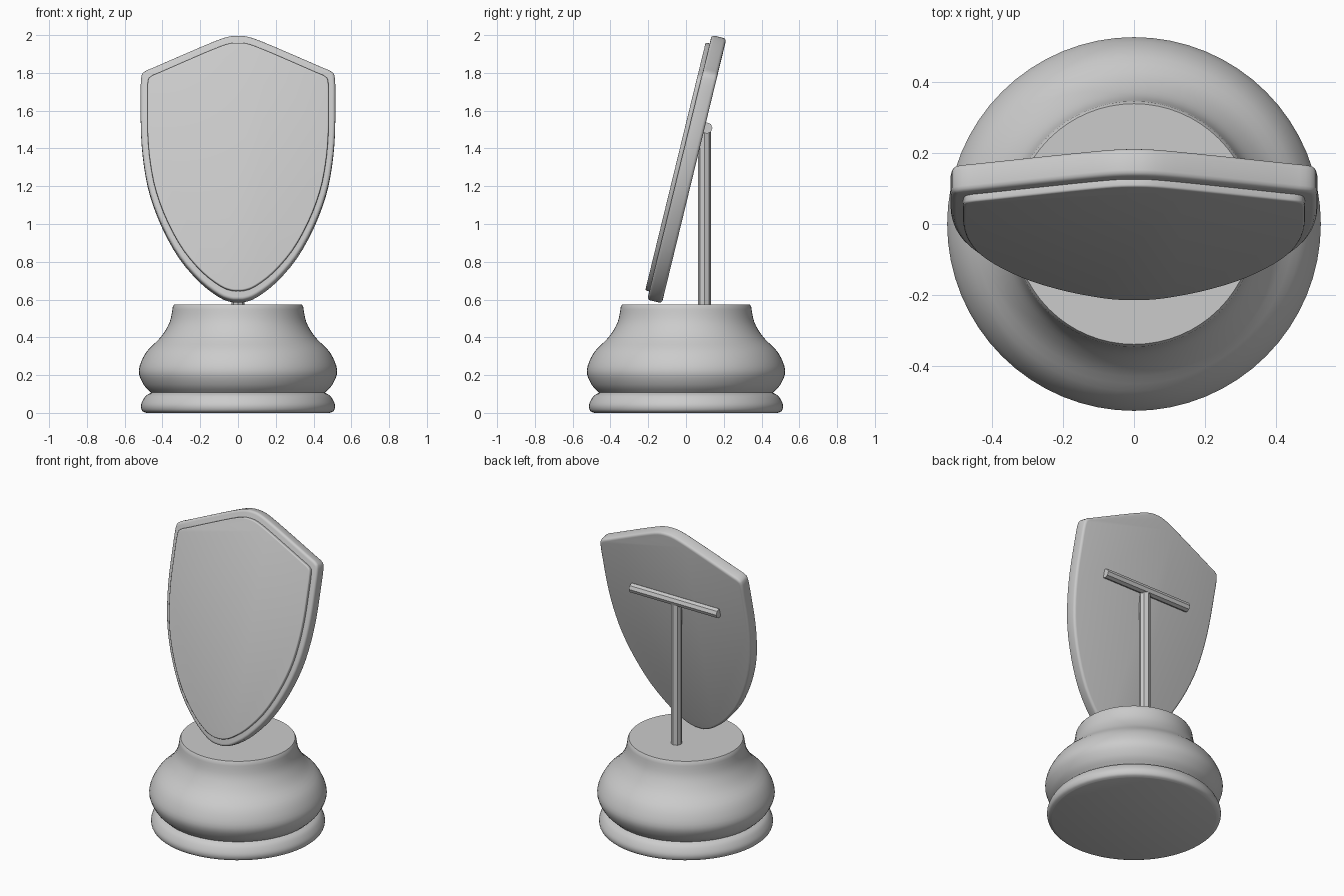
import bpy, bmesh, math
from mathutils import Vector, Matrix

if "Cube" in bpy.data.objects:
    bpy.data.objects.remove(bpy.data.objects["Cube"])

TILT = math.radians(13.7)


def smooth_path(pts, steps=4, closed=False):
    """Catmull-Rom curve through 2D points."""
    p = [Vector(q) for q in pts]
    n = len(p)
    get = (lambda i: p[i % n]) if closed else (lambda i: p[max(0, min(n - 1, i))])
    out = []
    for i in range(n if closed else n - 1):
        a, b, c, d = get(i - 1), get(i), get(i + 1), get(i + 2)
        for s in range(steps):
            t = s / steps
            out.append(0.5 * (2 * b + (c - a) * t + (2 * a - 5 * b + 4 * c - d) * t * t
                              + (3 * b - a - 3 * c + d) * t ** 3))
    if not closed:
        out.append(p[-1])
    return out


def finish(name, bm, smooth_angle=None):
    bmesh.ops.recalc_face_normals(bm, faces=bm.faces)
    me = bpy.data.meshes.new(name)
    bm.to_mesh(me)
    bm.free()
    ob = bpy.data.objects.new(name, me)
    bpy.context.collection.objects.link(ob)
    if smooth_angle:
        bpy.ops.object.select_all(action='DESELECT')
        ob.select_set(True)
        bpy.context.view_layer.objects.active = ob
        bpy.ops.object.shade_smooth_by_angle(angle=math.radians(smooth_angle))
    return ob


def lathe(name, profile, sides=64):
    bm = bmesh.new()
    rings = [[bm.verts.new((r * math.cos(2 * math.pi * k / sides),
                            r * math.sin(2 * math.pi * k / sides), z))
              for k in range(sides)] for r, z in profile]
    for a, b in zip(rings, rings[1:]):
        for k in range(sides):
            j = (k + 1) % sides
            bm.faces.new((a[k], a[j], b[j], b[k]))
    bm.faces.new(rings[0])
    bm.faces.new(rings[-1])
    return finish(name, bm, 40)


def plate(name, outline, y0, y1, bevel):
    """Slab with rounded rims, leaning back on the base."""
    bm = bmesh.new()
    face = bm.faces.new([bm.verts.new((x, y0, z)) for x, z in outline])
    ext = bmesh.ops.extrude_face_region(bm, geom=[face])
    for v in ext['geom']:
        if isinstance(v, bmesh.types.BMVert):
            v.co.y = y1
    bmesh.ops.recalc_face_normals(bm, faces=bm.faces)
    rims = [e for e in bm.edges if e.calc_face_angle(0) > math.radians(60)]
    bmesh.ops.bevel(bm, geom=rims, offset=bevel, segments=3, profile=0.5,
                    affect='EDGES', clamp_overlap=True)
    bm.transform(Matrix.Translation((0, -0.205, 0.6)) @ Matrix.Rotation(-TILT, 4, 'X'))
    return finish(name, bm, 40)


def rod(name, radius, length, matrix):
    bm = bmesh.new()
    bmesh.ops.create_cone(bm, cap_ends=True, segments=8, radius1=radius,
                          radius2=radius, depth=length, matrix=matrix)
    return finish(name, bm)


# turned pedestal: foot ring, then bulging body
foot = smooth_path([(0.485, 0.0), (0.508, 0.012), (0.513, 0.045), (0.49, 0.088), (0.46, 0.107)])
body = smooth_path([(0.46, 0.107), (0.50, 0.15), (0.525, 0.225), (0.487, 0.32),
                    (0.41, 0.40), (0.362, 0.48), (0.345, 0.563)])
lathe("base", foot + body[1:] + [Vector((0.338, 0.575))])

# shield outline, right half from tip to bottom, as seen from the front
half = [(0.0, 2.0), (0.06, 1.993), (0.15, 1.96), (0.30, 1.896), (0.44, 1.835), (0.495, 1.81),
        (0.513, 1.775), (0.515, 1.65), (0.513, 1.48), (0.498, 1.32), (0.465, 1.16),
        (0.40, 0.99), (0.31, 0.83), (0.20, 0.703), (0.10, 0.627), (0.04, 0.603), (0.0, 0.6)]
full = half + [(-x, z) for x, z in half[-2:0:-1]]
outline = smooth_path([(x, (z - 0.6) / math.cos(TILT)) for x, z in full], 3, True)
plate("shield_board", outline, 0.0, 0.08, 0.016)

# raised front panel
mid = 0.7 / math.cos(TILT)
inner = [(x * 0.932, mid + (z - mid) * 0.937) for x, z in outline]
plate("shield_panel", inner, -0.022, 0.01, 0.007)

# rear T-shaped support
rod("support_post", 0.034, 0.94, Matrix.Translation((0, 0.098, 1.03)))
rod("support_crossbar", 0.03, 0.63,
    Matrix.Translation((0, 0.11, 1.508)) @ Matrix.Rotation(math.pi / 2, 4, 'Y'))
